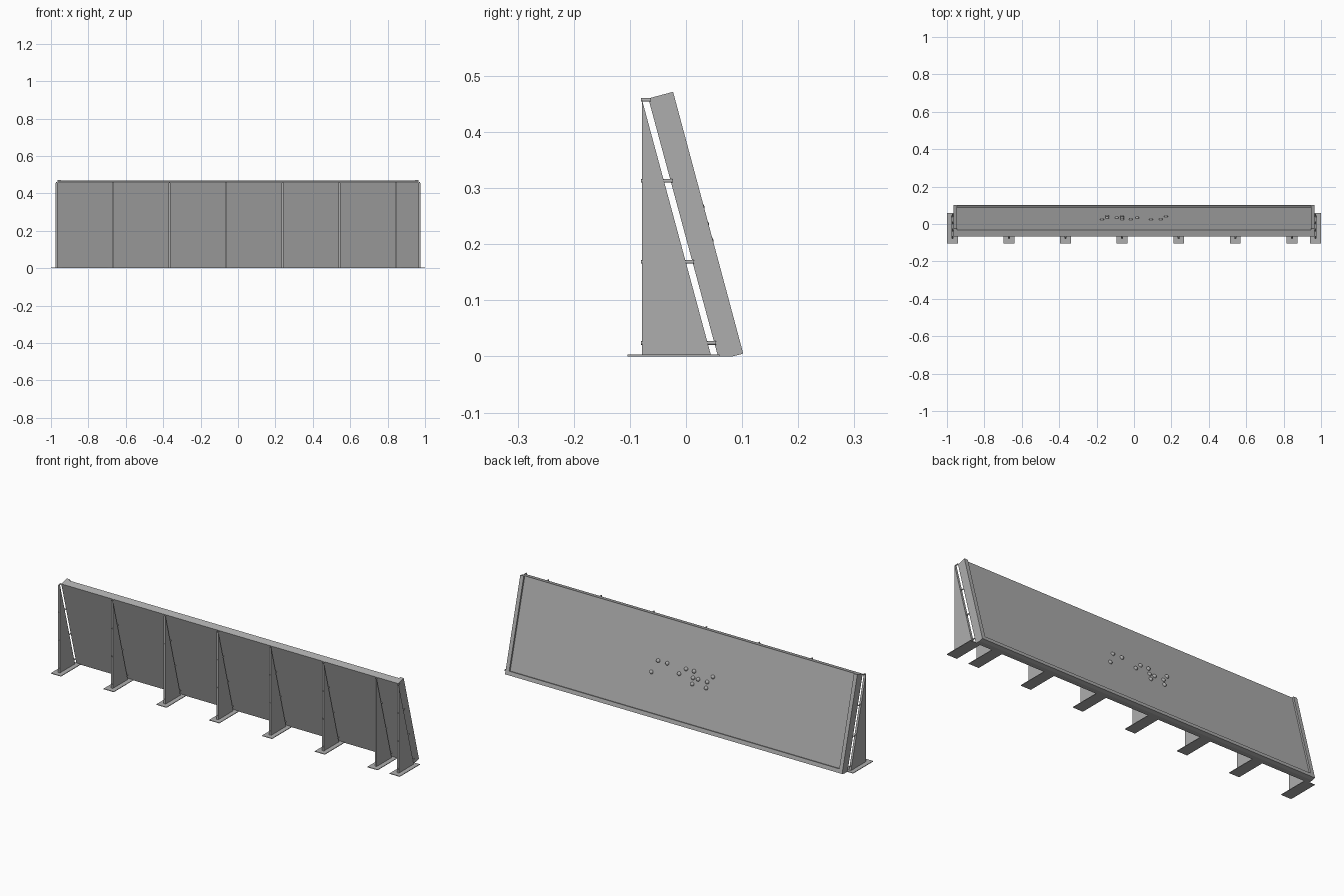
import bpy
import bmesh
from math import sin, cos, radians
from mathutils import Matrix, Vector

cube = bpy.data.objects.get("Cube")
if cube:
    bpy.data.objects.remove(cube, do_unlink=True)

grey = bpy.data.materials.new("plain_grey")
grey.use_nodes = True
colour = (0.42, 0.42, 0.42, 1)
grey.diffuse_color = colour
grey.node_tree.nodes["Principled BSDF"].inputs["Base Color"].default_value = colour

# Main sizes of the leaning panel
LEAN = radians(15)
LENGTH, THICK, RECESS, RIM = 0.483, 0.0456, 0.009, 0.02
HALF = 0.966


def on_panel(up, out):
    """Side-view point (y, z): up the slope, and out from the rim plane."""
    return (0.102 - sin(LEAN) * up + cos(LEAN) * out,
            0.005 + cos(LEAN) * up + sin(LEAN) * out)


def finish(bm, name):
    bmesh.ops.recalc_face_normals(bm, faces=bm.faces)
    mesh = bpy.data.meshes.new(name)
    bm.to_mesh(mesh)
    bm.free()
    mesh.materials.append(grey)
    obj = bpy.data.objects.new(name, mesh)
    bpy.context.collection.objects.link(obj)
    return obj


def extrude_profile(name, profile, x0, x1):
    """Sweep a (y, z) outline along x."""
    bm = bmesh.new()
    face = bm.faces.new([bm.verts.new((x0, y, z)) for y, z in profile])
    swept = bmesh.ops.extrude_face_region(bm, geom=[face])["geom"]
    verts = [v for v in swept if isinstance(v, bmesh.types.BMVert)]
    bmesh.ops.translate(bm, verts=verts, vec=(x1 - x0, 0, 0))
    return finish(bm, name)


# Leaning board, cut flat where it meets the ground
extrude_profile("board", [on_panel(0, -RECESS), on_panel(LENGTH, -RECESS),
                          on_panel(LENGTH, -THICK), (0.057, 0), (0.083, 0)],
                -HALF, HALF)


# Raised rims on the sides and bottom of the board's back
def rim(name, height, x0, x1):
    extrude_profile(name, [on_panel(0, 0), on_panel(height, 0),
                           on_panel(height, -RECESS), on_panel(0, -RECESS)], x0, x1)


rim("left_rim", LENGTH, HALF - RIM, HALF)
rim("right_rim", LENGTH, -HALF, RIM - HALF)
rim("bottom_rim", RIM, RIM - HALF, HALF - RIM)

# Triangular braces with foot plates and bolts
FRONT, TOP, TOE = -0.078, 0.456, 0.045
positions = [-0.971 + 0.3025 * i for i in range(7)] + [0.971]
for i, x in enumerate(positions, 1):
    extrude_profile(f"brace_{i}", [(FRONT, 0), (FRONT, TOP), (TOE, 0)],
                    x - 0.0055, x + 0.0055)
    extrude_profile(f"foot_{i}", [(-0.104, 0), (0.06, 0), (0.06, 0.003), (-0.104, 0.003)],
                    x - 0.029, x + 0.029)
    bm = bmesh.new()
    for row in range(4):
        z = 0.024 + 0.1444 * row
        start = FRONT - 0.002
        end = FRONT + (TOP - z) * (TOE - FRONT) / TOP + 0.015
        bmesh.ops.create_cone(
            bm, cap_ends=True, segments=12, radius1=0.0032, radius2=0.0032,
            depth=end - start,
            matrix=Matrix.Translation((x, (start + end) / 2, z))
            @ Matrix.Rotation(radians(90), 4, "X"))
    finish(bm, f"bolts_{i}")

# Round studs in three rows on the board's back
rows = {0.21: (0.171, -0.064, -0.143),
        0.24: (0.017, -0.063, -0.092, -0.144),
        0.272: (0.143, 0.091, -0.017, -0.063, -0.171)}
bm = bmesh.new()
for up, columns in rows.items():
    for x in columns:
        centre = Vector((x, *on_panel(up, -RECESS)))
        bmesh.ops.create_uvsphere(bm, u_segments=16, v_segments=10, radius=0.01,
                                  matrix=Matrix.Translation(centre))
for face in bm.faces:
    face.smooth = True
finish(bm, "studs")
